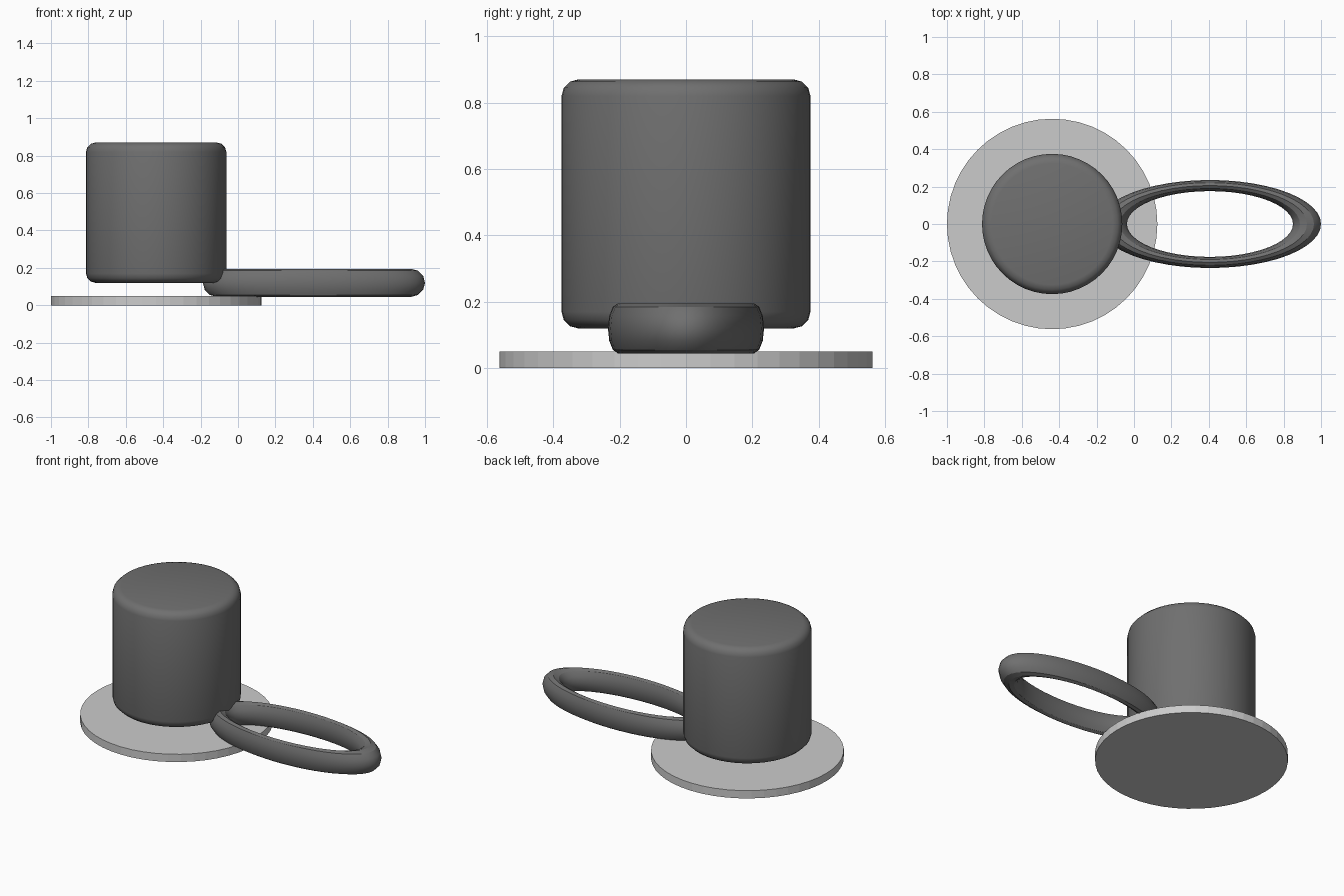
import bpy
import math

if "Cube" in bpy.data.objects:
    bpy.data.objects.remove(bpy.data.objects["Cube"])

CUP_X = -0.4375

dark = bpy.data.materials.new("dark_grey")
dark.diffuse_color = (0.16, 0.16, 0.16, 1)
dark.use_nodes = True
dark.node_tree.nodes["Principled BSDF"].inputs["Base Color"].default_value = dark.diffuse_color


def finish(obj, name, material=None):
    obj.name = name
    bpy.ops.object.transform_apply(location=False, rotation=False, scale=True)
    if material:
        obj.data.materials.append(material)
    return obj


# Saucer: thin crisp disc on the ground
bpy.ops.mesh.primitive_cylinder_add(vertices=48, radius=0.5625, depth=0.05,
                                    location=(CUP_X, 0, 0.025))
finish(bpy.context.object, "saucer")

# Cup: solid cylinder with rounded rims, hovering just above the saucer
bpy.ops.mesh.primitive_cylinder_add(vertices=48, radius=0.375, depth=0.75,
                                    location=(CUP_X, 0, 0.495))
cup = finish(bpy.context.object, "cup", dark)
bevel = cup.modifiers.new("rounded_rims", 'BEVEL')
bevel.width = 0.05
bevel.segments = 3
bevel.limit_method = 'ANGLE'
bevel.angle_limit = math.radians(40)
bpy.ops.object.modifier_apply(modifier=bevel.name)
bpy.ops.object.shade_smooth_by_angle(angle=math.radians(35))

# Handle: flattened ring lying level at the base of the cup
bpy.ops.mesh.primitive_torus_add(major_segments=48, minor_segments=12,
                                 major_radius=0.519, minor_radius=0.075,
                                 location=(0.406, 0, 0.12))
bpy.context.object.scale = (1, 0.396, 1)
finish(bpy.context.object, "handle", dark)
bpy.ops.object.shade_smooth_by_angle(angle=math.radians(30))
